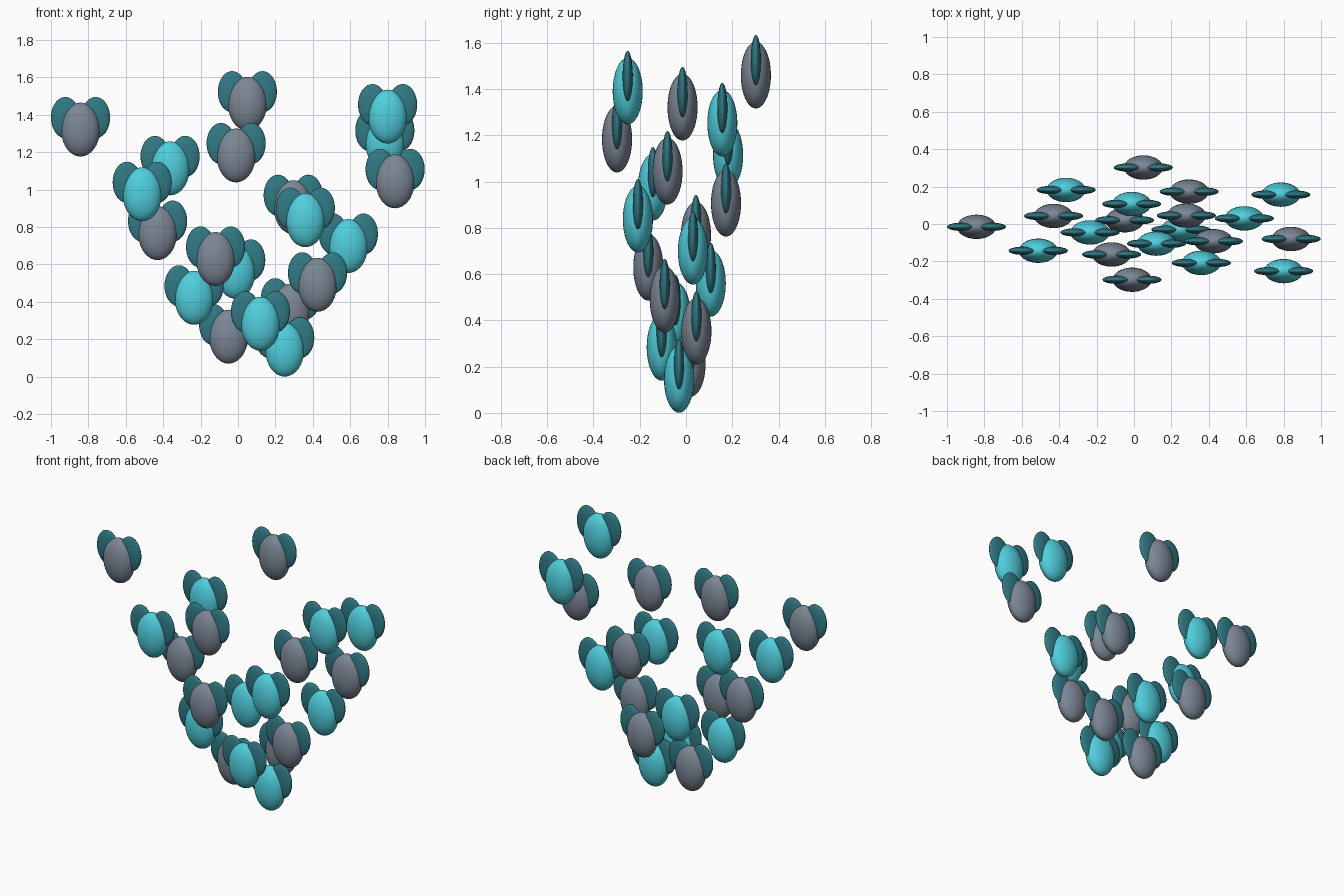
import bpy, bmesh
from mathutils import Matrix

if "Cube" in bpy.data.objects:
    bpy.data.objects.remove(bpy.data.objects["Cube"])


def material(name, rgb):
    m = bpy.data.materials.new(name)
    m.diffuse_color = (*rgb, 1)
    m.use_nodes = True
    m.node_tree.nodes["Principled BSDF"].inputs["Base Color"].default_value = m.diffuse_color
    return m


def ellipsoid_mesh(name, radii, mat):
    bm = bmesh.new()
    bmesh.ops.create_uvsphere(bm, u_segments=32, v_segments=20, radius=1,
                              matrix=Matrix.Diagonal((*radii, 1)))
    for f in bm.faces:
        f.smooth = True
    me = bpy.data.meshes.new(name)
    bm.to_mesh(me)
    bm.free()
    me.materials.append(mat)
    return me


def place(name, mesh, loc):
    ob = bpy.data.objects.new(name, mesh)
    ob.location = loc
    bpy.context.collection.objects.link(ob)


cyan = material("cyan", (0.08, 0.62, 0.72))
slate = material("slate", (0.2, 0.24, 0.3))
teal = material("dark_teal", (0.03, 0.19, 0.23))

# shared body and wing shapes
BODY = (0.104, 0.065, 0.144)
bodies = [ellipsoid_mesh("cyan_body", BODY, cyan),
          ellipsoid_mesh("grey_body", BODY, slate)]
wing = ellipsoid_mesh("wing", (0.077, 0.022, 0.110), teal)

# swarm positions (x, y), lowest first; height rises evenly, colours alternate
spots = [(0.25, -0.03), (-0.05, 0.02), (0.12, -0.105), (0.28, 0.045),
         (-0.235, -0.045), (0.425, -0.092), (-0.012, 0.107), (-0.12, -0.163),
         (0.59, 0.03), (-0.43, 0.043), (0.36, -0.208), (0.295, 0.173),
         (-0.512, -0.143), (0.84, -0.08), (-0.363, 0.182), (-0.01, -0.298),
         (0.785, 0.157), (-0.842, -0.015), (0.80, -0.252), (0.05, 0.302)]

for i, (x, y) in enumerate(spots):
    z = 0.145 + 0.0692 * i
    place(f"body_{i + 1}", bodies[i % 2], (x, y, z))
    for side, s in (("left", -1), ("right", 1)):
        place(f"{side}_wing_{i + 1}", wing, (x + s * 0.081, y, z + 0.064))
